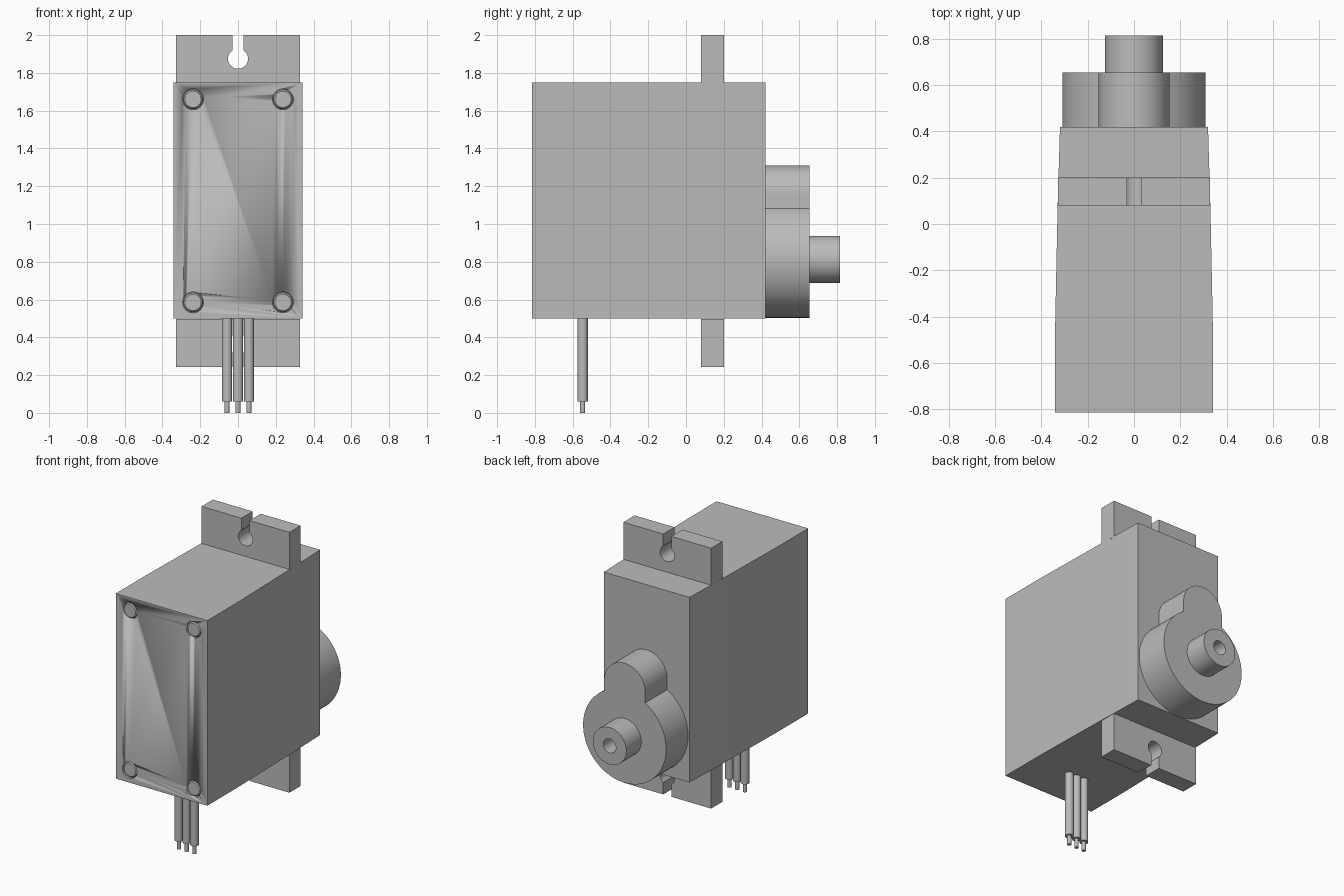
import bpy, bmesh, math

if "Cube" in bpy.data.objects:
    bpy.data.objects.remove(bpy.data.objects["Cube"])

grey = bpy.data.materials.new("plain grey")
grey.diffuse_color = (0.5, 0.5, 0.5, 1)
grey.use_nodes = True
grey.node_tree.nodes["Principled BSDF"].inputs["Base Color"].default_value = grey.diffuse_color


def finish(name, bm, smooth=True):
    bmesh.ops.recalc_face_normals(bm, faces=bm.faces)
    me = bpy.data.meshes.new(name)
    bm.to_mesh(me)
    bm.free()
    ob = bpy.data.objects.new(name, me)
    bpy.context.collection.objects.link(ob)
    me.materials.append(grey)
    bpy.ops.object.select_all(action='DESELECT')
    ob.select_set(True)
    bpy.context.view_layer.objects.active = ob
    if smooth:
        bpy.ops.object.shade_smooth_by_angle(angle=math.radians(30))
    return ob


def prism(name, points, offset, smooth=True):
    """Extrude a closed outline of 3D points along an offset vector."""
    bm = bmesh.new()
    face = bm.faces.new([bm.verts.new(p) for p in points])
    top = bmesh.ops.extrude_face_region(bm, geom=[face])["geom"]
    bmesh.ops.translate(bm, vec=offset,
                        verts=[v for v in top if isinstance(v, bmesh.types.BMVert)])
    return finish(name, bm, smooth)


def lathe(name, profile, center, axis, n=48):
    """Revolve (radius, position) pairs about the y or z axis through center."""
    bm = bmesh.new()
    rings = []
    for r, h in profile:
        ring = []
        for i in range(1 if r == 0 else n):
            a = math.tau * i / n
            c, s = r * math.cos(a), r * math.sin(a)
            p = (c, h, s) if axis == 'y' else (c, s, h)
            ring.append(bm.verts.new([p[k] + center[k] for k in range(3)]))
        rings.append(ring)
    for a, b in zip(rings, rings[1:]):
        for i in range(n):
            j = (i + 1) % n
            if len(a) == 1:
                bm.faces.new((a[0], b[i], b[j]))
            elif len(b) == 1:
                bm.faces.new((a[i], a[j], b[0]))
            else:
                bm.faces.new((a[i], a[j], b[j], b[i]))
    return finish(name, bm)


def arc(cx, cz, r, a0, a1, n):
    return [(cx + r * math.cos(a0 + (a1 - a0) * i / n),
             cz + r * math.sin(a0 + (a1 - a0) * i / n)) for i in range(n + 1)]


# Case: gently tapered plan, extruded upward
side = [(0.342, -0.815), (0.342, -0.5), (0.337, -0.25), (0.33, 0.08), (0.32, 0.42)]
plan = side + [(-x, y) for x, y in reversed(side)]
case = prism("case", [(x, y, 0.5) for x, y in plan], (0, 0, 1.25))

# Four screws sunk in the front of the case
for x in (-0.238, 0.238):
    for z in (0.585, 1.66):
        cutter = lathe("screw_hole", [(0, -0.9), (0.055, -0.9), (0.055, -0.795), (0, -0.795)],
                       (x, 0, z), 'y', 32)
        cut = case.modifiers.new("screw_hole", 'BOOLEAN')
        cut.operation = 'DIFFERENCE'
        cut.object = cutter
        bpy.context.view_layer.objects.active = case
        bpy.ops.object.modifier_apply(modifier=cut.name)
        bpy.data.objects.remove(cutter)
        lathe("screw_head", [(0, -0.814), (0.043, -0.814), (0.05, -0.808), (0.053, -0.79),
                             (0, -0.79)], (x, 0, z), 'y', 32)

# Slotted mounting ears, top and bottom
slot, hole = 0.03, 0.053
t = math.asin(slot / hole)
keyhole = arc(0, 1.875, hole, math.pi / 2 - t, -1.5 * math.pi + t, 32)
ear = ([(-0.328, 1.745), (0.328, 1.745), (0.328, 2.0), (slot, 2.0)] + keyhole
       + [(-slot, 2.0), (-0.328, 2.0)])
prism("upper_ear", [(x, 0.08, z) for x, z in ear], (0, 0.12, 0))
prism("lower_ear", [(x, 0.08, 2.242 - z) for x, z in ear], (0, 0.12, 0))

# Gear housing: large round boss joined to a small lobe
big, small, cz = 0.31, 0.153, 0.812
join = math.acos(small / big)
housing = arc(0, cz, big, math.pi - join, math.tau + join, 64)
housing += arc(0, 1.157, small, 0, math.pi, 32)
prism("gear_housing", [(x, 0.41, z) for x, z in housing], (0, 0.245, 0))

# Output shaft with a bored end
lathe("output_shaft", [(0, 0.64), (0.125, 0.64), (0.125, 0.815), (0.047, 0.815),
                       (0.047, 0.66), (0, 0.66)], (0, 0, cz), 'y')

# Three wires with bare tips
for x in (-0.058, 0, 0.058):
    lathe("wire", [(0, 0.51), (0.027, 0.51), (0.027, 0.06), (0.013, 0.06),
                   (0.013, 0), (0, 0)], (x, -0.547, 0), 'z', 24)
